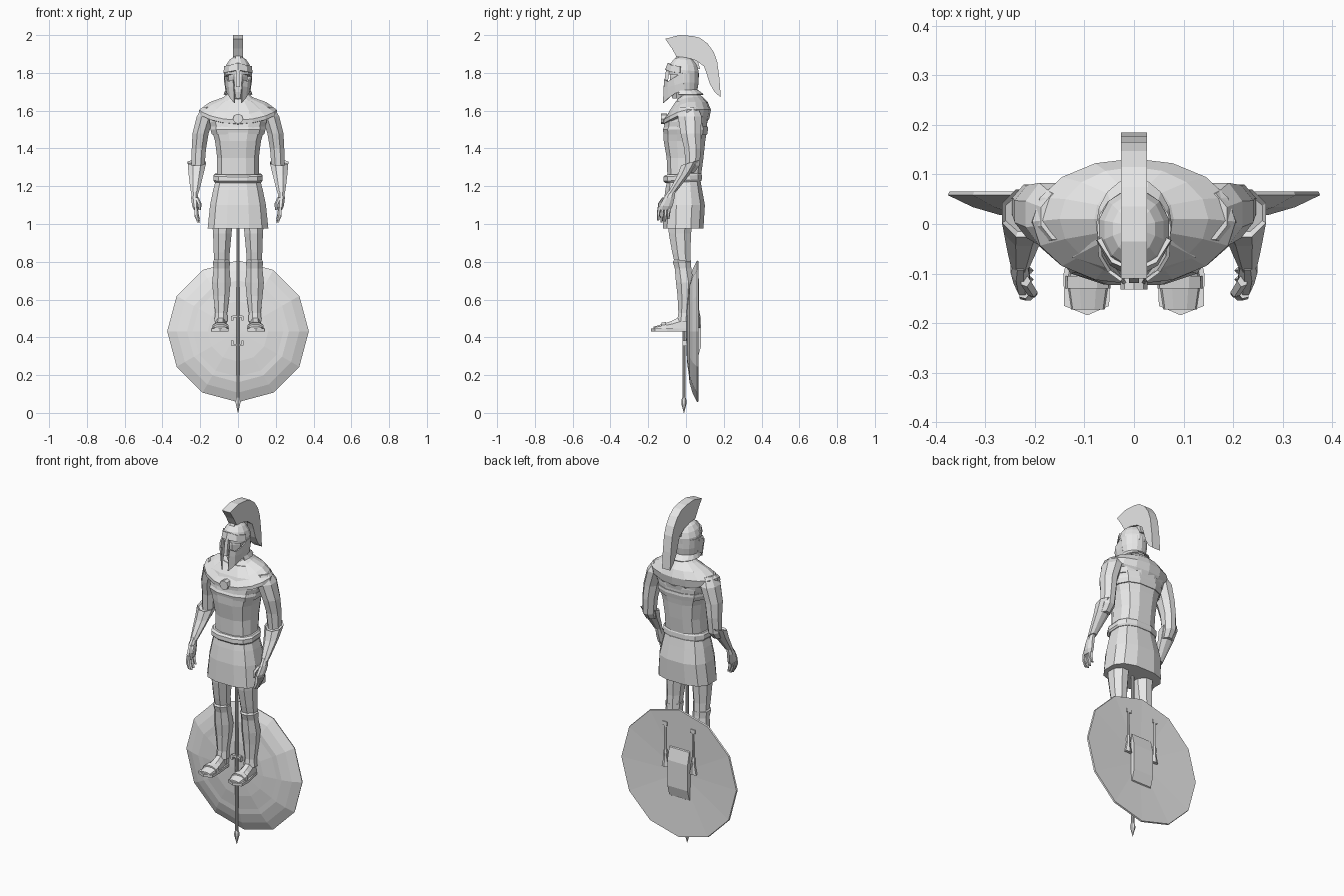
import bpy, bmesh, math
from mathutils import Vector

grey = bpy.data.materials.new("stone_grey")
grey.diffuse_color = (0.8, 0.8, 0.8, 1)


def finish(name, bm, mirror=False, thick=0):
    bmesh.ops.remove_doubles(bm, verts=bm.verts, dist=1e-5)
    bmesh.ops.recalc_face_normals(bm, faces=bm.faces)
    me = bpy.data.meshes.new(name)
    bm.to_mesh(me)
    bm.free()
    me.materials.append(grey)
    ob = bpy.data.objects.new(name, me)
    bpy.context.collection.objects.link(ob)
    if thick:
        m = ob.modifiers.new("thickness", 'SOLIDIFY')
        m.thickness, m.offset = thick, 0
    if mirror:
        ob.modifiers.new("mirror", 'MIRROR')
    return ob


def loft(name, rings, mirror=False, cap=True, closed=True, thick=0):
    """Skin a list of equal-length point rings."""
    bm = bmesh.new()
    vs = [[bm.verts.new(p) for p in r] for r in rings]
    n = len(vs[0])
    for a, b in zip(vs, vs[1:]):
        for i in range(n if closed else n - 1):
            j = (i + 1) % n
            bm.faces.new((a[i], a[j], b[j], b[i]))
    if cap:
        bm.faces.new(vs[0])
        bm.faces.new(vs[-1])
    return finish(name, bm, mirror, thick)


def ell(cx, cy, z, rx, ry, n=10, tilt=0, p=1.0):
    """Horizontal (super)ellipse ring; tilt raises z along y."""
    out = []
    for i in range(n):
        a = 2 * math.pi * (i + .5) / n
        c, s = math.cos(a), math.sin(a)
        x = rx * math.copysign(abs(c) ** p, c)
        y = ry * math.copysign(abs(s) ** p, s)
        out.append((cx + x, cy + y, z + tilt * y))
    return out


def tube(name, rows, n=10, tilt=0, p=1.0, **kw):
    return loft(name, [ell(*r, n=n, tilt=tilt, p=p) for r in rows], **kw)


def prism(name, pts, d, axis, mirror=False):
    """Extrude an outline between two values on an axis."""
    def place(u, v, w):
        return {'x': (w, u, v), 'y': (u, w, v), 'z': (u, v, w)}[axis]
    return loft(name, [[place(u, v, w) for u, v in pts] for w in d], mirror)


def box(name, x, y, z, mirror=False):
    return prism(name, [(x[0], y[0]), (x[1], y[0]), (x[1], y[1]), (x[0], y[1])], z, 'z', mirror)


# torso, belt and skirt
tube("torso", [(0, -.01, 1.24, .115, .09), (0, -.005, 1.35, .113, .10), (0, -.008, 1.44, .125, .113),
               (0, -.005, 1.49, .14, .118), (0, .0, 1.54, .155, .115), (0, .01, 1.6, .16, .10),
               (0, .015, 1.65, .09, .07)], n=12, p=.75)
tube("chest_band", [(0, -.003, 1.475, .142, .118), (0, -.003, 1.5, .15, .123),
                    (0, 0, 1.515, .15, .118)], n=12, p=.75)
tube("belt", [(0, -.015, 1.222, .127, .098), (0, -.018, 1.232, .134, .105),
              (0, -.018, 1.255, .133, .104), (0, -.015, 1.265, .125, .096)], n=12, tilt=.05, p=.75)
tube("skirt", [(0, -.015, .975, .165, .11), (0, -.01, 1.1, .152, .113),
               (0, -.012, 1.18, .135, .10), (0, -.012, 1.235, .12, .09)], n=12, p=.75)

# mantle draped over the shoulders
def mantle_ring(rx, ry, cy, z_side, z_front, z_back, n=16):
    pts = []
    for i in range(n):
        a = 2 * math.pi * i / n
        s = math.sin(a)
        z = z_side + abs(s) ** 1.5 * ((z_back if s > 0 else z_front) - z_side)
        pts.append((rx * math.cos(a), cy + ry * s, z))
    return pts

loft("mantle", [mantle_ring(.055, .055, .01, 1.69, 1.66, 1.69), mantle_ring(.08, .075, .01, 1.67, 1.63, 1.675),
                mantle_ring(.15, .105, .01, 1.645, 1.585, 1.645), mantle_ring(.205, .127, .005, 1.605, 1.55, 1.605),
                mantle_ring(.207, .122, .002, 1.585, 1.53, 1.56), mantle_ring(.18, .11, .002, 1.575, 1.525, 1.54)])
tube("mantle_back_hem", [(0, .02, 1.53, .165, .095), (0, .02, 1.6, .19, .108)], n=12)
prism("brooch", [(.027 * math.cos(i * math.pi / 4), 1.557 + .027 * math.sin(i * math.pi / 4))
                 for i in range(8)], (-.132, -.10), 'y')

# arms, bracers and hands
tube("upper_arm", [(.15, .015, 1.62, .04, .05), (.172, .02, 1.57, .05, .068), (.198, .025, 1.48, .046, .058),
                   (.207, .035, 1.4, .041, .048), (.212, .035, 1.31, .038, .04),
                   (.215, .01, 1.27, .03, .035)], n=8, mirror=True)
tube("bracer", [(.217, .022, 1.315, .045, .04), (.218, .022, 1.325, .052, .052), (.222, -.005, 1.27, .043, .043),
                (.226, -.045, 1.21, .031, .034), (.229, -.075, 1.165, .021, .027)], n=8, tilt=.3, mirror=True)
tube("palm", [(.229, -.074, 1.175, .015, .02), (.23, -.088, 1.14, .02, .03), (.226, -.106, 1.095, .018, .038),
              (.222, -.115, 1.075, .013, .036)], n=8, mirror=True)
for i in range(4):
    y = -.142 + i * .018
    drop = (.0, .01, .006, -.008)[i]
    tube("finger", [(.222, y, 1.09, .011, .009), (.221, y - .004, 1.05 - drop, .011, .009),
                    (.21, y - .006, 1.018 - drop, .008, .006)], n=5, mirror=True)
tube("thumb", [(.219, -.115, 1.14, .011, .012), (.205, -.138, 1.11, .011, .01),
               (.202, -.142, 1.075, .007, .007)], n=5, mirror=True)

# legs, greaves and sandalled feet
tube("leg", [(.083, -.03, 1.05, .062, .07), (.083, -.032, .95, .053, .064), (.086, -.025, .85, .046, .052),
             (.087, -.015, .78, .043, .045), (.087, -.005, .69, .046, .046), (.087, -.008, .56, .032, .031),
             (.087, -.008, .45, .028, .028)], n=8, mirror=True)
tube("greave", [(.088, -.028, .815, .036, .035), (.088, -.022, .80, .049, .052), (.087, -.016, .765, .046, .047),
                (.088, -.006, .69, .053, .051), (.088, -.006, .62, .046, .042), (.089, -.01, .53, .034, .033),
                (.09, -.014, .485, .038, .036)], n=8, mirror=True)
prism("sandal_sole", [(.06, .022), (.118, .022), (.128, -.04), (.142, -.1), (.141, -.165), (.094, -.184),
                      (.05, -.165), (.049, -.1), (.055, -.04)], (.432, .447), 'z', True)

def foot_ring(y, half, top):
    return [(.093 - half, y, .445), (.093 + half, y, .445), (.093 + half * .9, y, .445 + (top - .445) * .6),
            (.093 + half * .4, y, top), (.093 - half * .4, y, top), (.093 - half * .9, y, .445 + (top - .445) * .6)]

loft("foot", [foot_ring(.018, .022, .49), foot_ring(-.03, .029, .51), (foot_ring(-.075, .035, .487)),
              foot_ring(-.12, .042, .472), foot_ring(-.172, .034, .456)], mirror=True)
loft("sandal_strap", [foot_ring(-.105, .045, .482), foot_ring(-.13, .046, .477)], mirror=True)

# neck, head and helmet
tube("neck", [(0, .012, 1.62, .06, .055), (0, .005, 1.68, .047, .048), (0, 0, 1.75, .045, .05)], n=8)
tube("face", [(0, -.035, 1.665, .028, .04), (0, -.03, 1.70, .043, .055), (0, -.025, 1.78, .056, .065),
              (0, -.02, 1.83, .05, .06)], n=8)
tube("helmet_dome", [(0, -.012, 1.785, .073, .08), (0, -.012, 1.815, .073, .082), (0, -.012, 1.845, .062, .072),
                     (0, -.01, 1.87, .044, .052), (0, -.008, 1.885, .02, .026)], n=12, tilt=-.1)
def back_ring(r, ry, cy, z):
    return [(r * math.cos(a), cy + ry * math.sin(a), z) for a in [math.pi * (i - 1) / 8 for i in range(11)]]

loft("helmet_neck_guard", [back_ring(.072, .075, -.01, 1.80), back_ring(.07, .074, -.01, 1.75),
                           back_ring(.063, .066, -.008, 1.71), back_ring(.074, .095, -.004, 1.685)],
     cap=False, closed=False, thick=.006)
# cheek guards sweep forward and down to a point
loft("cheek_guard", [[(.071, -.02, 1.80), (.068, -.065, 1.775), (.05, -.095, 1.755), (.025, -.113, 1.765)],
                     [(.069, -.012, 1.75), (.064, -.06, 1.735), (.046, -.095, 1.725), (.021, -.115, 1.73)],
                     [(.063, -.01, 1.705), (.056, -.052, 1.695), (.04, -.09, 1.668), (.018, -.12, 1.64)]],
     mirror=True, cap=False, closed=False, thick=.007)
loft("helmet_brow", [[(-.072, -.03, 1.80), (-.045, -.08, 1.805), (0, -.106, 1.815), (.045, -.08, 1.805), (.072, -.03, 1.80)],
                     [(-.07, -.03, 1.835), (-.042, -.074, 1.84), (0, -.092, 1.852), (.042, -.074, 1.84), (.07, -.03, 1.835)]],
     cap=False, closed=False, thick=.01)
prism("nose_guard", [(-.085, 1.83), (-.105, 1.82), (-.119, 1.725), (-.10, 1.725)], (-.01, .01), 'x')

# swept crest
prism("crest", [(-.11, 1.98), (-.035, 2.0), (.035, 1.995), (.075, 1.985), (.115, 1.955), (.147, 1.91), (.165, 1.86),
                (.177, 1.77), (.184, 1.67), (.15, 1.70), (.125, 1.745), (.108, 1.80), (.095, 1.835), (.055, 1.865),
                (0, 1.882), (-.05, 1.885), (-.075, 1.93)], (-.026, .026), 'x')
prism("crest_holder", [(-.06, 1.87), (-.05, 1.892), (0, 1.892), (.06, 1.87), (.075, 1.82), (.0, 1.83)], (-.014, .014), 'x')

# round shield behind the legs
def disc(r, y):
    return [(r * math.cos(i * math.pi / 6), y, .432 + r * math.sin(i * math.pi / 6)) for i in range(12)]

loft("shield", [disc(.02, .05), disc(.372, .066), disc(.375, .058), disc(.325, .034),
                disc(.27, .018), disc(.24, .016), disc(.16, .005), disc(.02, .0)])
prism("shield_arm_band", [(.045, .28), (.062, .29), (.079, .35), (.079, .5), (.062, .57), (.045, .58)], (-.065, .065), 'x')
# cords hanging on the inner side of the shield
box("cord_knot", (.075, .105), (.04, .068), (.69, .712), True)
tube("cord", [(.09, .062, .70, .006, .006), (.09, .062, .53, .006, .006)], n=6, mirror=True)
tube("cord_tassel", [(.09, .06, .55, .009, .009), (.09, .06, .53, .014, .012), (.09, .06, .51, .01, .01),
                     (.09, .058, .45, .024, .016)], n=6, mirror=True)

# spear pointing down, with small hooks
tube("spear_shaft", [(0, -.011, .06, .009, .009), (0, -.011, 1.08, .009, .009)], n=8)
tube("spear_head", [(0, -.011, 0, .001, .001), (0, -.011, .05, .014, .014), (0, -.011, .065, .014, .014),
                    (0, -.011, .085, .008, .008)], n=6)
for z, d in ((.51, -1), (.36, 1)):
    box("spear_grip", (-.03, .024), (-.018, .004), (z - .006, z + .006))
    for x in (-.036, .018):
        box("spear_grip_hook", (x, x + .012), (-.018, .004), (z - .012 + .01 * d, z + .012 + .01 * d))
